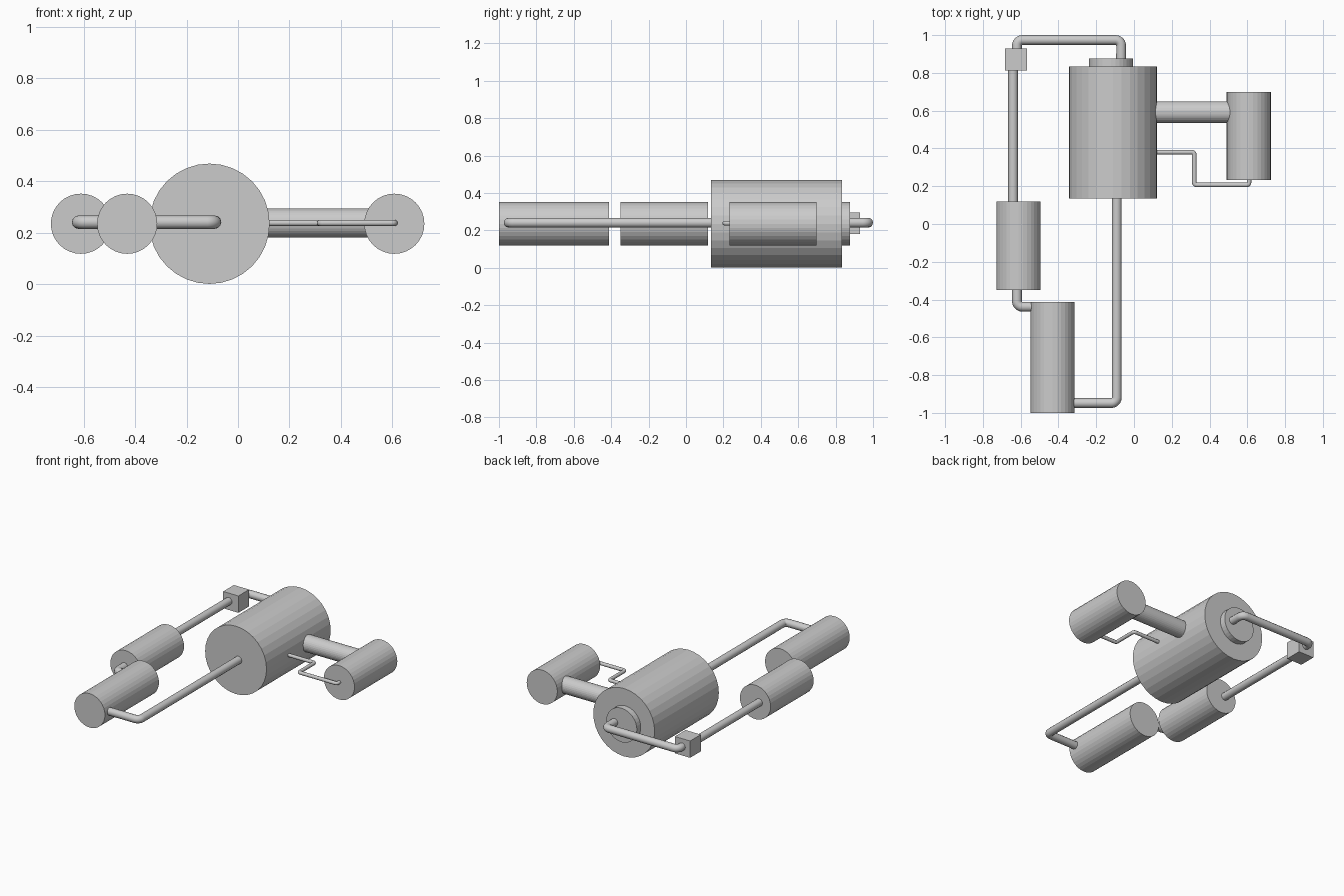
import bpy, math
from mathutils import Vector

if "Cube" in bpy.data.objects:
    bpy.data.objects.remove(bpy.data.objects["Cube"])

Z = 0.235  # common axis height

grey = bpy.data.materials.new("plain_grey")
grey.diffuse_color = (0.6, 0.6, 0.6, 1)
grey.use_nodes = True
grey.node_tree.nodes["Principled BSDF"].inputs["Base Color"].default_value = grey.diffuse_color


def cylinder(name, a, b, r):
    """Flat-sided 32-gon cylinder between two points."""
    a, b = Vector(a), Vector(b)
    d = b - a
    bpy.ops.mesh.primitive_cylinder_add(vertices=32, radius=r, depth=d.length,
                                        location=(a + b) / 2,
                                        rotation=d.to_track_quat('Z', 'Y').to_euler())
    o = bpy.context.object
    o.name = name
    o.data.materials.append(grey)


def pipe(name, pts, r, fillet, z=0.241, steps=6):
    """Round pipe along a flat path, with rounded corners."""
    p = [Vector((x, y, z)) for x, y in pts]
    path = [p[0]]
    for prev, c, nxt in zip(p, p[1:], p[2:]):
        u, v = (prev - c).normalized() * fillet, (nxt - c).normalized() * fillet
        for i in range(steps + 1):
            t = i / steps * math.pi / 2
            path.append(c + u * (1 - math.sin(t)) + v * (1 - math.cos(t)))
    path.append(p[-1])
    cu = bpy.data.curves.new(name, 'CURVE')
    cu.dimensions = '3D'
    cu.bevel_depth = r
    cu.bevel_resolution = 4
    cu.use_fill_caps = True
    s = cu.splines.new('POLY')
    s.points.add(len(path) - 1)
    for pt, co in zip(s.points, path):
        pt.co = (*co, 1)
    s.use_smooth = True
    cu.materials.append(grey)
    o = bpy.data.objects.new(name, cu)
    bpy.context.collection.objects.link(o)


# Tanks
cylinder("main_tank", (-0.111, 0.135, Z), (-0.111, 0.834, Z), 0.234)
cylinder("main_tank_cap", (-0.122, 0.82, Z), (-0.122, 0.876, Z), 0.117)
cylinder("side_tank", (0.608, 0.233, Z), (0.608, 0.699, Z), 0.117)
cylinder("left_tank", (-0.611, -0.35, Z), (-0.611, 0.118, Z), 0.117)
cylinder("lower_tank", (-0.431, -1.0, Z), (-0.431, -0.412, Z), 0.117)

# Thick connector to the side tank
cylinder("thick_connector", (0.08, 0.592, Z + 0.003), (0.53, 0.592, Z + 0.003), 0.057)

# Junction box
bpy.ops.mesh.primitive_cube_add(size=0.116, location=(-0.624, 0.871, 0.238))
box = bpy.context.object
box.name = "junction_box"
box.data.materials.append(grey)

# Pipes
R = 0.026
pipe("top_pipe", [(-0.62, 0.9), (-0.62, 0.974), (-0.068, 0.974), (-0.068, 0.86)], R, 0.03)
pipe("left_pipe", [(-0.64, 0.85), (-0.64, 0.1)], R, 0.03)
pipe("tank_link_pipe", [(-0.62, -0.33), (-0.62, -0.438), (-0.52, -0.438)], R, 0.03)
pipe("return_pipe", [(-0.35, -0.948), (-0.091, -0.948), (-0.091, 0.16)], R, 0.03)
pipe("thin_pipe", [(0.1, 0.38), (0.319, 0.38), (0.319, 0.207), (0.609, 0.207), (0.609, 0.25)],
     0.012, 0.013, z=0.238)
